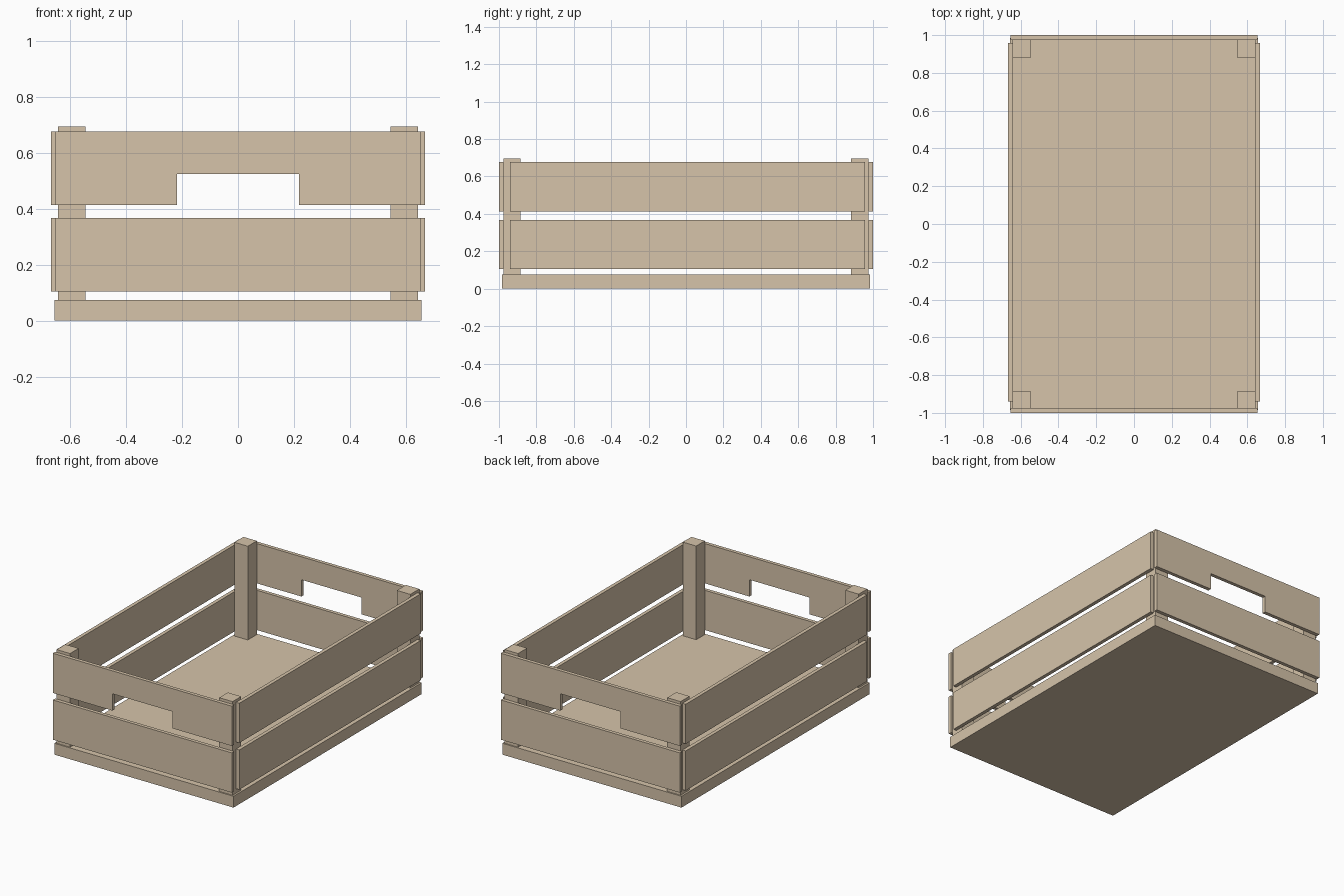
import bpy
import bmesh

if "Cube" in bpy.data.objects:
    bpy.data.objects.remove(bpy.data.objects["Cube"])

wood = bpy.data.materials.new("wood")
wood.diffuse_color = (0.67, 0.55, 0.40, 1)
wood.use_nodes = True
wood.node_tree.nodes["Principled BSDF"].inputs["Base Color"].default_value = wood.diffuse_color


def prism(name, profile, y0, y1):
    """Extrude an (x, z) outline from y0 to y1."""
    bm = bmesh.new()
    face = bm.faces.new([bm.verts.new((x, y0, z)) for x, z in profile])
    ext = bmesh.ops.extrude_face_region(bm, geom=[face])["geom"]
    moved = [v for v in ext if isinstance(v, bmesh.types.BMVert)]
    bmesh.ops.translate(bm, verts=moved, vec=(0, y1 - y0, 0))
    bmesh.ops.recalc_face_normals(bm, faces=bm.faces)
    mesh = bpy.data.meshes.new(name)
    bm.to_mesh(mesh)
    bm.free()
    mesh.materials.append(wood)
    obj = bpy.data.objects.new(name, mesh)
    bpy.context.collection.objects.link(obj)
    return obj


def box(name, x0, x1, y0, y1, z0, z1):
    return prism(name, [(x0, z0), (x1, z0), (x1, z1), (x0, z1)], y0, y1)


# Solid floor
FLOOR_TOP = 0.075
box("floor_board", -0.656, 0.656, -0.984, 0.984, 0, FLOOR_TOP)

LOWER = (0.105, 0.368)
UPPER = (0.414, 0.677)

# Corner posts and long side slats
for side, sx in (("left", -1), ("right", 1)):
    for end, y0, y1 in (("front", -0.976, -0.886), ("back", 0.882, 0.976)):
        x0, x1 = sorted((sx * 0.546, sx * 0.644))
        box(f"{end}_{side}_post", x0, x1, y0, y1, FLOOR_TOP, 0.695)
    x0, x1 = sorted((sx * 0.644, sx * 0.668))
    for level, (z0, z1) in (("lower", LOWER), ("upper", UPPER)):
        box(f"{side}_{level}_slat", x0, x1, -0.94, 0.957, z0, z1)

# End slats, the upper ones notched as handles
W, HAND, HAND_TOP = 0.655, 0.219, 0.525
handle_outline = [(-W, UPPER[0]), (-HAND, UPPER[0]), (-HAND, HAND_TOP),
                  (HAND, HAND_TOP), (HAND, UPPER[0]), (W, UPPER[0]),
                  (W, UPPER[1]), (-W, UPPER[1])]
for end, sy in (("front", -1), ("back", 1)):
    y0, y1 = sorted((sy * 0.976, sy * 1.0))
    box(f"{end}_lower_slat", -W, W, y0, y1, *LOWER)
    prism(f"{end}_handle_slat", handle_outline, y0, y1)
